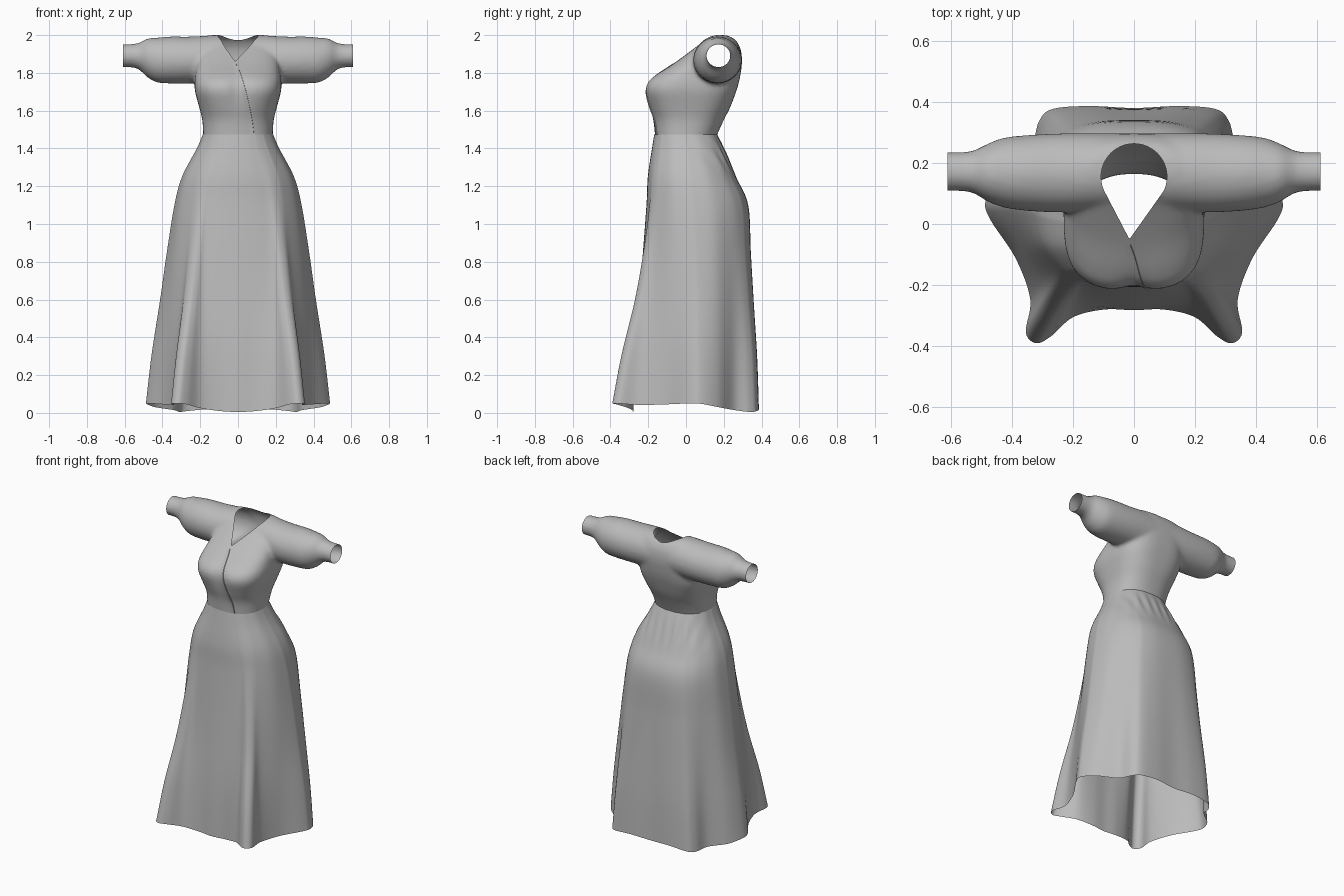
import bpy, bmesh, math
from mathutils import Vector
from mathutils.bvhtree import BVHTree
from mathutils.geometry import intersect_point_line

if "Cube" in bpy.data.objects:
    bpy.data.objects.remove(bpy.data.objects["Cube"])

fabric = bpy.data.materials.new("grey_fabric")
fabric.diffuse_color = (0.5, 0.5, 0.5, 1)
fabric.use_nodes = True
fabric.node_tree.nodes["Principled BSDF"].inputs["Base Color"].default_value = fabric.diffuse_color


def catmull(pts, steps, closed=False):
    """Smooth curve through a list of equal-length tuples."""
    n, out = len(pts), []
    get = (lambda i: pts[i % n]) if closed else (lambda i: pts[max(0, min(n - 1, i))])
    for i in range(n if closed else n - 1):
        for s in range(steps):
            t = s / steps
            out.append(tuple(0.5 * (2 * b + (c - a) * t + (2 * a - 5 * b + 4 * c - d) * t * t
                                    + (3 * b - a - 3 * c + d) * t ** 3)
                             for a, b, c, d in zip(get(i - 1), get(i), get(i + 1), get(i + 2))))
    if not closed:
        out.append(tuple(pts[-1]))
    return out


def super_radius(a, n):
    return (abs(math.cos(a)) ** n + abs(math.sin(a)) ** n) ** (-1 / n)


def loft(bm, rings, caps=False):
    rows = [[bm.verts.new(p) for p in ring] for ring in rings]
    n = len(rows[0])
    for r0, r1 in zip(rows, rows[1:]):
        for i in range(n):
            bm.faces.new((r0[i], r0[(i + 1) % n], r1[(i + 1) % n], r1[i]))
    if caps:
        bm.faces.new(rows[0])
        bm.faces.new(rows[-1])


def make_object(name, bm):
    bmesh.ops.recalc_face_normals(bm, faces=bm.faces)
    for f in bm.faces:
        f.smooth = True
    me = bpy.data.meshes.new(name)
    bm.to_mesh(me)
    me.materials.append(fabric)
    ob = bpy.data.objects.new(name, me)
    bpy.context.collection.objects.link(ob)
    return ob


# Skirt: oval waist blending into a hem with front, side and back folds
hem = [(0, -.76, -.025), (.2, -.755, -.02), (.41, -.81, -.005), (.56, -.95, .015),
       (.66, -1, .02), (.73, -.92, .02), (.70, -.68, .012), (.80, -.38, .015),
       (.97, -.1, .02), (1, .06, .018), (.9, .35, 0), (.70, .6, -.015),
       (.64, .85, -.025), (.55, .97, -.02), (.3, 1, -.01), (0, .98, -.015)]
hem = hem + [(-u, v, d) for u, v, d in hem[-2:0:-1]]
# z, half width, front, back, middle, share of hem shape
levels = [(1.475, .185, -.168, .165, 0, 0), (1.40, .217, -.18, .20, .01, 0),
          (1.25, .295, -.205, .265, .03, .05), (1.10, .335, -.217, .33, .045, .12),
          (.85, .375, -.25, .345, .055, .3), (.6, .41, -.29, .36, .06, .5),
          (.3, .455, -.35, .378, .06, .8), (.03, .485, -.39, .386, .06, 1)]
rings = []
for z, w, front, back, mid, share in catmull(levels, 7):
    ctrl = []
    for u, v, d in hem:
        a = math.atan2(v, u)
        r = super_radius(a, 2.4)
        pu = u * share + r * math.cos(a) * (1 - share)
        pv = v * share + r * math.sin(a) * (1 - share)
        y = mid + pv * ((mid - front) if pv < 0 else (back - mid))
        ctrl.append((pu * w, y, z + d * max(share, 0) ** 3))
    ring = catmull(ctrl, 6, closed=True)
    # soft gathers below the back of the waist
    g = .004 * max(0, 1 - abs(z - 1.36) / .12)
    rings.append([(x, y + (g * math.cos(x * 95) if y > .05 else 0), zz) for x, y, zz in ring])
bm = bmesh.new()
loft(bm, rings)
make_object("skirt", bm)

# Bodice body: z, half width, front, back, squareness, cleft between the bust
body = [(1.43, .182, -.162, .155, 2.4, 0), (1.47, .184, -.164, .164, 2.4, 0),
        (1.55, .189, -.173, .20, 2.5, 0), (1.62, .206, -.196, .235, 2.7, .006),
        (1.70, .227, -.217, .265, 3, .016), (1.75, .23, -.205, .28, 3, .016),
        (1.79, .226, -.16, .288, 3, .008), (1.85, .22, -.065, .296, 3, 0),
        (1.92, .21, .03, .291, 3, 0), (1.975, .19, .10, .262, 2.6, 0),
        (2.0, .15, .14, .22, 2.4, 0)]
rings = []
for z, w, front, back, n, cleft in catmull(body, 4):
    ring = []
    for i in range(72):
        a = math.tau * i / 72
        r = super_radius(a, n)
        x = w * r * math.cos(a)
        y = (front + back) / 2 + (back - front) / 2 * r * math.sin(a)
        if a > math.pi:
            y += cleft * math.exp(-(x / .045) ** 2)
        ring.append((x, y, z))
    rings.append(ring)
bm = bmesh.new()
loft(bm, rings, caps=True)

# Sleeves: x, centre y, centre z, radius y, radius z, mirrored
arm = [(.0, .17, 1.87, .125, .125), (.12, .17, 1.872, .127, .127), (.25, .167, 1.868, .129, .124),
       (.36, .167, 1.868, .123, .124), (.43, .168, 1.868, .113, .118), (.48, .168, 1.879, .094, .102),
       (.54, .171, 1.89, .066, .065), (.65, .172, 1.89, .064, .061)]
arm = [(-p[0],) + p[1:] for p in arm[:0:-1]] + arm
rings = [[(x, cy + ry * math.cos(math.tau * i / 48), cz + rz * math.sin(math.tau * i / 48))
          for i in range(48)] for x, cy, cz, ry, rz in catmull(arm, 5)]
loft(bm, rings, caps=True)
bodice = make_object("bodice", bm)

# Fuse the body and sleeves into one cloth surface
m = bodice.modifiers.new("fuse", 'REMESH')
m.mode = 'VOXEL'
m.voxel_size = .011
m = bodice.modifiers.new("soften", 'SMOOTH')
m.factor = .5
m.iterations = 7
bpy.context.view_layer.update()
bm = bmesh.new()
bm.from_object(bodice, bpy.context.evaluated_depsgraph_get())
bodice.modifiers.clear()
tree = BVHTree.FromBMesh(bm)

# Open the waist and both cuffs
for co, no in (((0, 0, 1.468), (0, 0, -1)), ((.61, 0, 0), (1, 0, 0)), ((-.61, 0, 0), (-1, 0, 0))):
    bmesh.ops.bisect_plane(bm, geom=bm.verts[:] + bm.edges[:] + bm.faces[:], dist=1e-5,
                           plane_co=co, plane_no=no, clear_outer=True)

# Open the teardrop neckline and fit its edge to the outline
neck = [Vector((.108 * math.cos(math.radians(a)), .155 + .108 * math.sin(math.radians(a)), 0))
        for a in range(-25, 206, 10)] + [Vector((-.015, -.05, 0))]
sides = list(zip(neck, neck[1:] + neck[:1]))


def in_neck(p):
    return p.z > 1.78 and all((b.x - a.x) * (p.y - a.y) - (b.y - a.y) * (p.x - a.x) > 0 for a, b in sides)


bmesh.ops.delete(bm, geom=[v for v in bm.verts if in_neck(v.co)], context='VERTS')
for v in bm.verts:
    if v.is_boundary and v.co.z > 1.75 and abs(v.co.x) < .2:
        p, best = Vector((v.co.x, v.co.y, 0)), None
        for a, b in sides:
            q, t = intersect_point_line(p, a, b)
            q = a.lerp(b, max(0, min(1, t)))
            if best is None or (q - p).length < (best - p).length:
                best = q
        hit = tree.ray_cast(Vector((best.x, best.y, 3)), Vector((0, 0, -1)))[0]
        if hit:
            v.co = hit
for f in bm.faces:
    f.smooth = True
    f.material_index = 0
bm.to_mesh(bodice.data)

# Wrap edge: thin overlapping border running from neckline to waist
bm = bmesh.new()
rows = []
for x, z in catmull([(-.012, 1.85), (.012, 1.80), (.045, 1.69), (.073, 1.56), (.085, 1.47)], 10):
    row = []
    for dx, lift in ((-.03, -.001), (-.012, .002), (0, .005), (.001, -.001)):
        hit = tree.ray_cast(Vector((x + dx, -1, z)), Vector((0, 1, 0)))[0]
        row.append(bm.verts.new((hit.x, hit.y - lift, hit.z)))
    rows.append(row)
for r0, r1 in zip(rows, rows[1:]):
    for i in range(3):
        bm.faces.new((r0[i], r1[i], r1[i + 1], r0[i + 1]))
wrap = make_object("wrap_edge", bm)
bpy.ops.object.select_all(action='DESELECT')
wrap.select_set(True)
bpy.context.view_layer.objects.active = wrap
bpy.ops.object.shade_smooth_by_angle(angle=math.radians(40))
